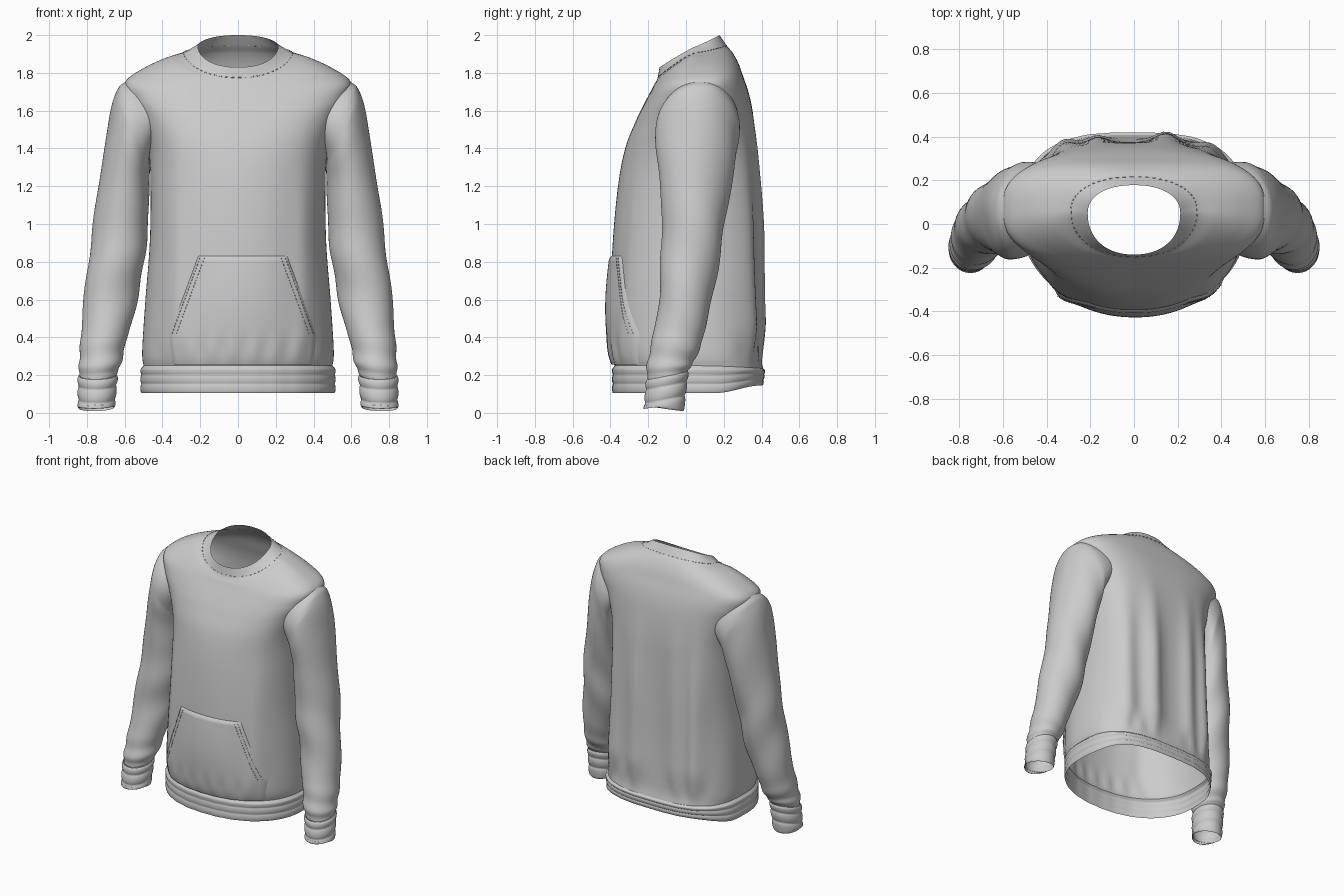
import bpy, bmesh, math
from mathutils import Vector
from mathutils.bvhtree import BVHTree

if "Cube" in bpy.data.objects:
    bpy.data.objects.remove(bpy.data.objects["Cube"])

SEG = 128


def sample(table, u):
    """Catmull-Rom interpolation through the rows of a table."""
    i = min(int(u), len(table) - 2)
    t = u - i
    p = [table[max(0, min(len(table) - 1, i + k))] for k in (-1, 0, 1, 2)]
    return [0.5 * (2 * b + (c - a) * t + (2 * a - 5 * b + 4 * c - d) * t * t
                   + (3 * b - a - 3 * c + d) * t ** 3) for a, b, c, d in zip(*p)]


def gauss(v, centre, width):
    return math.exp(-((v - centre) / width) ** 2)


def fade(v, lo, hi):
    t = max(0.0, min(1.0, (v - lo) / (hi - lo)))
    return t * t * (3 - 2 * t)


def skin(name, rows, closed=True, drop=None, mirror=False):
    """Bridge rows of points into a smooth surface, leaving out faces where drop() is true.
    Returns a search tree of the surface before the faces are left out."""
    bm = bmesh.new()
    grid = [[bm.verts.new(p) for p in row] for row in rows]
    n = len(rows[0])
    for a, b in zip(grid, grid[1:]):
        for j in range(n if closed else n - 1):
            k = (j + 1) % n
            f = bm.faces.new((a[j], a[k], b[k], b[j]))
            f.smooth = True
    tree = BVHTree.FromBMesh(bm)
    if drop:
        gone = [f for f in bm.faces if drop(f.calc_center_median())]
        bmesh.ops.delete(bm, geom=gone, context='FACES')
    mesh = bpy.data.meshes.new(name)
    bm.to_mesh(mesh)
    bm.free()
    obj = bpy.data.objects.new(name, mesh)
    bpy.context.collection.objects.link(obj)
    if mirror:
        mod = obj.modifiers.new("Mirror", 'MIRROR')
        mod.use_mirror_merge = False
    return tree


def stitches(name, points):
    """Short thread dashes laid between every other pair of points."""
    cu = bpy.data.curves.new(name, 'CURVE')
    cu.dimensions = '3D'
    cu.bevel_depth = 0.002
    cu.bevel_resolution = 0
    for a, b in zip(points[::2], points[1::2]):
        sp = cu.splines.new('POLY')
        sp.points.add(1)
        sp.points[0].co = (*a, 1)
        sp.points[1].co = (*b, 1)
    bpy.context.collection.objects.link(bpy.data.objects.new(name, cu))


# Torso rings: half width, front y, back y, centre y, front z, side z, back z
TORSO = [
    (.500, -.378, .408, .02, .25, .25, .235),
    (.507, -.392, .392, .02, .33, .33, .33),
    (.490, -.398, .380, .02, .60, .60, .60),
    (.467, -.388, .376, .02, .90, .90, .90),
    (.463, -.360, .374, .03, 1.20, 1.20, 1.20),
    (.475, -.322, .371, .04, 1.40, 1.40, 1.40),
    (.525, -.268, .355, .06, 1.54, 1.56, 1.58),
    (.580, -.225, .333, .07, 1.63, 1.67, 1.69),
    (.595, -.188, .303, .07, 1.70, 1.755, 1.78),
    (.500, -.170, .278, .07, 1.735, 1.825, 1.85),
    (.380, -.158, .248, .06, 1.755, 1.88, 1.905),
    (.285, -.150, .215, .06, 1.775, 1.908, 1.945),
    (.212, -.140, .178, .05, 1.83, 1.94, 2.00),
]


def torso_point(u, a):
    w, yf, yb, yc, zf, zs, zb = sample(TORSO, u)
    c, s = math.cos(a), math.sin(a)
    upper = fade(u, 4, 6.5) * (1 - fade(u, 8, 11))
    n = 2.2 + .5 * upper if s < 0 else 2.9 - .7 * fade(u, 7.5, 11)
    x = w * math.copysign(abs(c) ** (2 / n), c)
    e = abs(s) ** (2 / n)
    y = yc + (yb - yc if s > 0 else yf - yc) * e
    z = zs + ((zb if s > 0 else zf) - zs) * e ** (2 - .9 * fade(u, 9, 12))
    # Hanging folds on the back, gathers above the hem, soft drape on the front
    low = 1 - fade(z, .9, 1.65)
    if s > 0:
        folds = ((.15, .045, .07), (-.17, .03, .06), (-.33, .05, .07), (.37, .05, .08))
        y += e * low * fade(z, .22, .5) * sum(h * gauss(x, m, q) for m, h, q in folds)
    else:
        y -= e * low * fade(z, .22, .4) * .022 * (gauss(x, -.34, .06) + gauss(x, .36, .06))
    y += e * .005 * math.sin(x * 55) * gauss(z, .33, .07)
    return Vector((x, y, z))


def torso_rows(u0, u1, count):
    return [[torso_point(u0 + (u1 - u0) * i / count, math.tau * j / SEG)
             for j in range(SEG)] for i in range(count + 1)]


# Torso with open armholes, and neck rib
def in_armhole(p):
    return abs(p.x) > .38 and ((p.y - .08) / .17) ** 2 + ((p.z - 1.56) / .17) ** 2 < 1


torso = skin("torso", torso_rows(0, 11, 110), drop=in_armhole)
skin("collar", torso_rows(11, 12, 10))
stitches("collar_stitching", [torso_point(10.95, math.tau * j / 120) + Vector((0, 0, .002))
                              for j in range(120)])

# Ribbed hem band
hem = []
for i in range(31):
    f = i / 30
    bulge = .005 * abs(math.sin(f * 3 * math.pi)) ** .7 + .010 * fade(1 - f, 0, .15)
    row = []
    for j in range(SEG):
        p = torso_point(0, math.tau * j / SEG)
        back = fade(p.y, .15, .4)
        k = 1 + bulge / .45 - .03 * (1 - f) * back
        row.append((p.x * k, p.y * k, .105 + (p.z - .105) * f + .04 * back * (1 - f)))
    hem.append(row)
skin("hem_band", hem)

# Sleeve rings: outer x, outer z, inner x, inner z, front y, back y
SLEEVE = [
    (.592, 1.752, .460, 1.35, -.135, .278),
    (.632, 1.720, .464, 1.31, -.158, .285),
    (.668, 1.630, .468, 1.26, -.160, .280),
    (.703, 1.450, .473, 1.15, -.145, .258),
    (.738, 1.200, .478, 1.00, -.133, .222),
    (.775, .950, .492, .82, -.130, .185),
    (.805, .700, .528, .62, -.138, .150),
    (.828, .450, .580, .42, -.170, .100),
    (.842, .270, .620, .26, -.205, .045),
    (.838, .195, .645, .20, -.202, .008),
]
CUFF = [(.842, .195, .642, .20, -.205, .008), (.842, .02, .658, .025, -.218, -.015)]


def limb_point(table, u, a, swell):
    xo, zo, xi, zi, yf, yb = sample(table, u)
    c, s = math.cos(a), -math.sin(a)
    k = 1 + swell(u, a)
    return Vector(((xo + xi) / 2 + c * k * (xo - xi) / 2, (yf + yb) / 2 + s * k * (yb - yf) / 2,
                   (zo + zi) / 2 + c * (zo - zi) / 2))


def sleeve_folds(u, a):
    # Slanted creases, strongest at the armpit, the elbow and above the cuff
    return (.045 * gauss(u, 5.6, 1.3) * math.sin(3.2 * u + 2 * a)
            + .04 * gauss(u, 7.9, .7) * math.sin(7 * u + a)
            + .03 * gauss(u, 2.8, .9) * math.sin(3 * a + 1.5 * u))


def cuff_ribs(u, a):
    return .08 * abs(math.sin(u * 3 * math.pi)) ** .7


def limb_rows(table, u1, count, swell, tilt0, tilt1):
    rows = []
    for i in range(count + 1):
        u = u1 * i / count
        tilt = tilt0 + (tilt1 - tilt0) * fade(u, u1 * .8, u1)
        row = [limb_point(table, u, math.tau * j / 64, swell) for j in range(64)]
        for p in row:
            p.z += tilt * (p.y + .1)
        rows.append(row)
    return rows


# Sleeve: its back leans inward, and its first ring is sewn onto the torso surface
sleeve = limb_rows(SLEEVE, 9, 120, sleeve_folds, 0, .2)
for i, row in enumerate(sleeve):
    lean = .05 * (1 - fade(i * 9 / 120, 2, 5))
    for j, p in enumerate(row):
        p.x -= lean * max(0, -math.sin(math.tau * j / 64)) ** 2
shift = []
for p in sleeve[0]:
    hit = torso.ray_cast(Vector((2, p.y, p.z)), Vector((-1, 0, 0)))[0]
    shift.append((hit.x if hit else p.x) - p.x)
for i, row in enumerate(sleeve):
    keep = 1 - fade(i * 9 / 120, 0, 1.6)
    for p, dx in zip(row, shift):
        p.x += dx * keep
skin("sleeve", sleeve, mirror=True)
skin("cuff", limb_rows(CUFF, 1, 30, cuff_ribs, .2, -.15), mirror=True)


# Front pouch pocket, laid on the torso front
def on_front(x, z, lift):
    hit = torso.ray_cast(Vector((x, -2, z)), Vector((0, 1, 0)))[0]
    return Vector((x, hit.y - lift, z))


def pocket_half(z):
    return .235 + (.83 - z) / .42 * .155 if z > .41 else .39 - (.41 - z) * .12


pocket = []
for i in range(41):
    z = .255 + .575 * i / 40
    h = pocket_half(z)
    row = []
    for j in range(61):
        t = -1 + j / 30
        edge = j in (0, 60) or i == 40
        puff = .014 + .016 * (1 - t * t) * math.sin(math.pi * i / 40)
        row.append(on_front(.025 + t * h, z, .001 if edge else puff))
    pocket.append(row)
skin("pocket", pocket, closed=False)

# Pocket edge stitching
for side, label in ((-1, "left"), (1, "right")):
    for inset in (.012, .035):
        line = [.42 + .40 * i / 49 for i in range(50)]
        stitches(f"pocket_stitching_{label}",
                 [on_front(.025 + side * (pocket_half(z) - inset), z, .018) for z in line])
